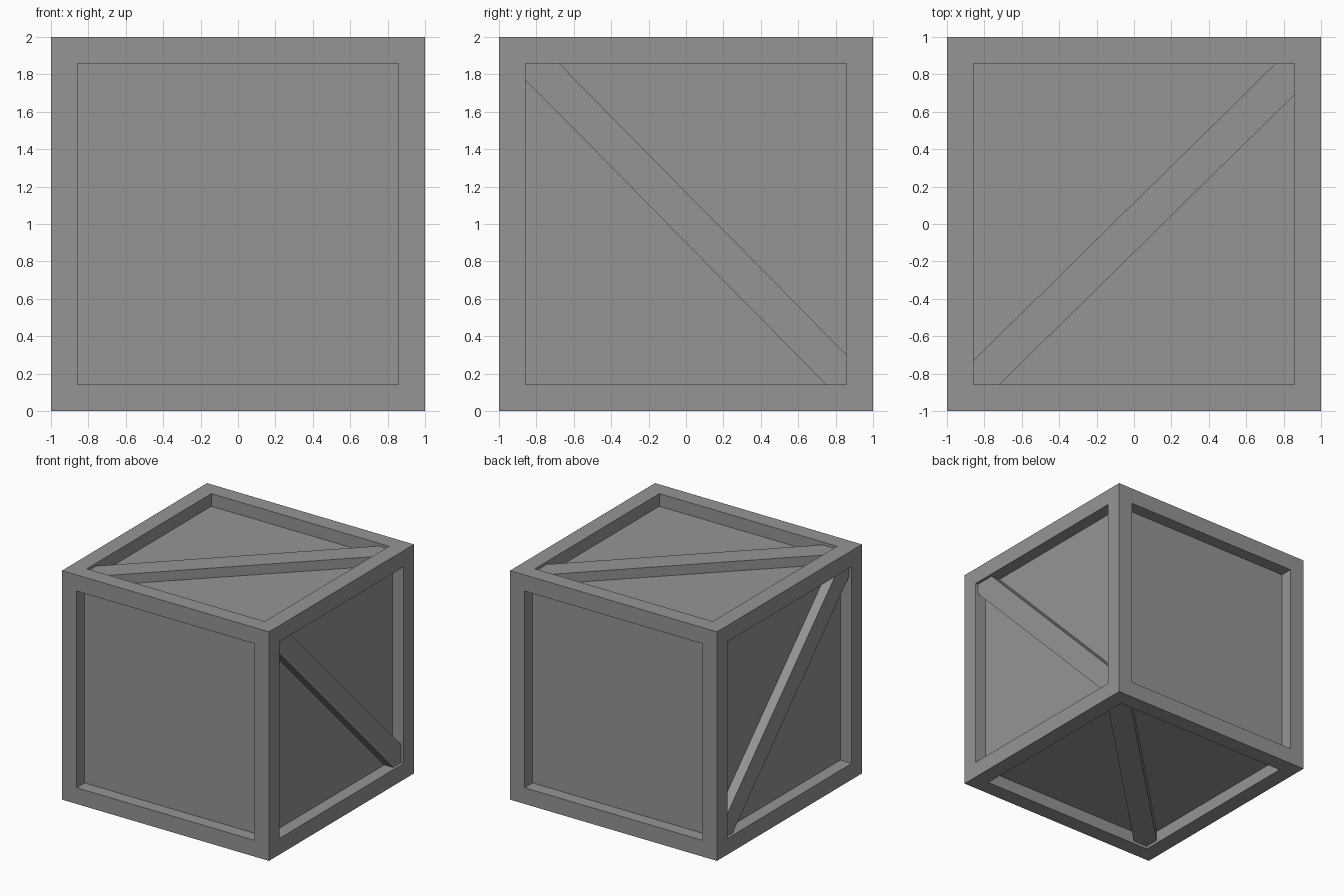
import bpy, bmesh
from math import radians

old = bpy.data.objects.get("Cube")
if old:
    bpy.data.objects.remove(old, do_unlink=True)

RECESS = 0.11      # depth of the panels behind the frame
BRACE_FACE = 0.975  # distance of a brace's outer face from the crate centre
BRACE_THICK = 0.1
BRACE_WIDTH = 0.19
BRACE_LENGTH = 2.5  # ends are let into the frame

grey = bpy.data.materials.new("crate grey")
grey.use_nodes = True
colour = (0.3, 0.3, 0.3, 1)
grey.diffuse_color = colour
grey.node_tree.nodes["Principled BSDF"].inputs["Base Color"].default_value = colour


def add_object(name, bm):
    mesh = bpy.data.meshes.new(name)
    bm.to_mesh(mesh)
    bm.free()
    mesh.materials.append(grey)
    obj = bpy.data.objects.new(name, mesh)
    bpy.context.collection.objects.link(obj)
    return obj


def add_brace(name, size, location, rotation):
    bm = bmesh.new()
    bmesh.ops.create_cube(bm, size=1)
    bmesh.ops.scale(bm, vec=size, verts=bm.verts)
    obj = add_object(name, bm)
    obj.location = location
    obj.rotation_euler = rotation


# Crate body: a frame border on every face around a sunken panel
bm = bmesh.new()
bmesh.ops.create_cube(bm, size=2)
panels = bm.faces[:]
bmesh.ops.inset_individual(bm, faces=panels, thickness=0.2)
bmesh.ops.inset_individual(bm, faces=panels, thickness=0, depth=-RECESS)
crate = add_object("crate_body", bm)
crate.location.z = 1

# Diagonal braces on the two sides, the top and the bottom
offset = BRACE_FACE - BRACE_THICK / 2
for sign, side, level in ((1, "left", "top"), (-1, "right", "bottom")):
    add_brace(side + "_brace", (BRACE_THICK, BRACE_LENGTH, BRACE_WIDTH),
              (sign * offset, 0, 1.035), (radians(-45.4), 0, 0))
    add_brace(level + "_brace", (BRACE_LENGTH, BRACE_WIDTH, BRACE_THICK),
              (0, -0.019, 1 + sign * offset), (0, 0, radians(44.5)))
